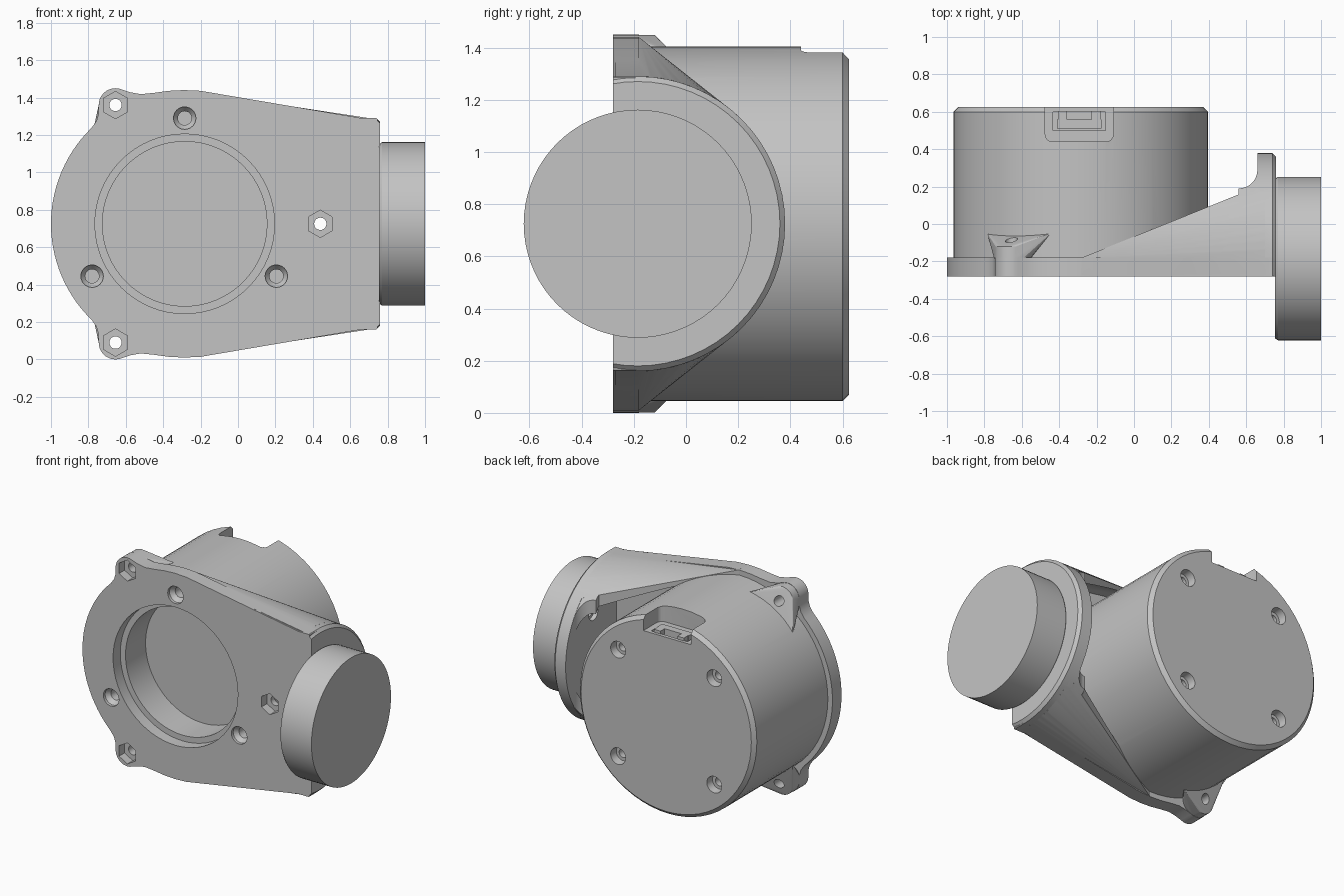
import bpy, bmesh, math
from math import sin, cos, pi, radians, sqrt

if "Cube" in bpy.data.objects:
    bpy.data.objects.remove(bpy.data.objects["Cube"])

CX, CZ = -0.285, 0.725        # housing axis (along y)
PY = -0.185                   # output axis (along x), same height

grey = bpy.data.materials.new("light grey")
grey.diffuse_color = (0.55, 0.55, 0.55, 1)
grey.use_nodes = True
grey.node_tree.nodes["Principled BSDF"].inputs["Base Color"].default_value = grey.diffuse_color


def finish(name, bm):
    bmesh.ops.recalc_face_normals(bm, faces=bm.faces[:])
    me = bpy.data.meshes.new(name)
    bm.to_mesh(me)
    bm.free()
    me.materials.append(grey)
    ob = bpy.data.objects.new(name, me)
    bpy.context.collection.objects.link(ob)
    return ob


def lathe(name, prof, axis, a, b, n=32, start=0.0):
    """Solid of revolution; prof = (radius, position along axis), a/b = centre."""
    bm = bmesh.new()
    rings = []
    for r, t in prof:
        ring = []
        for i in range(n):
            w = start + 2 * pi * i / n
            u, v = a + r * cos(w), b + r * sin(w)
            co = {'X': (t, u, v), 'Y': (u, t, v), 'Z': (u, v, t)}[axis]
            ring.append(bm.verts.new(co))
        rings.append(ring)
    for p, q in zip(rings, rings[1:]):
        for i in range(n):
            j = (i + 1) % n
            bm.faces.new((p[i], p[j], q[j], q[i]))
    bm.faces.new(rings[0])
    bm.faces.new(rings[-1][::-1])
    return finish(name, bm)


def hull(name, pts):
    bm = bmesh.new()
    vs = [bm.verts.new(p) for p in pts]
    res = bmesh.ops.convex_hull(bm, input=vs)
    junk = [v for v in res["geom_interior"] + res["geom_unused"]
            if isinstance(v, bmesh.types.BMVert)]
    bmesh.ops.delete(bm, geom=list(set(junk)), context='VERTS')
    bmesh.ops.dissolve_limit(bm, angle_limit=radians(0.5), verts=bm.verts[:], edges=bm.edges[:])
    return finish(name, bm)


def box(name, x0, x1, y0, y1, z0, z1):
    return hull(name, [(x, y, z) for x in (x0, x1) for y in (y0, y1) for z in (z0, z1)])


def combine(ob, other, op='DIFFERENCE'):
    m = ob.modifiers.new("bool", 'BOOLEAN')
    m.operation, m.object, m.solver = op, other, 'EXACT'
    bpy.context.view_layer.objects.active = ob
    bpy.ops.object.modifier_apply(modifier=m.name)
    bpy.data.objects.remove(other, do_unlink=True)


def arc(r, w0, w1, n):
    return [(r * cos(w0 + (w1 - w0) * i / n), r * sin(w0 + (w1 - w0) * i / n)) for i in range(n + 1)]


# Tapered bracket walls: hull from the flange edge to the end plate
half = arc(0.565, radians(-90), radians(90), 40)
outer = [(-0.28, y, CZ + s * 0.715) for y in (-0.27, -0.18) for s in (-1, 1)]
outer += [(0.70, PY + u, CZ + v) for u, v in half if u <= 0.405]
outer += [(0.70, -0.27, CZ + s * 0.565) for s in (-1, 1)]
bracket = hull("bracket_housing", outer)

# Rounded blend between walls and end plate
blend = lathe("blend", [(0.563, 0.56), (0.563, 0.68)], 'X', PY, CZ, 64)
combine(blend, box("cut", 0.5, 0.8, 0.29, 0.8, 0, 1.5))
combine(blend, box("cut", 0.5, 0.8, -0.9, -0.27, 0, 1.5))
combine(blend, lathe("cut", [(0.1, 0), (0.1, 1.5)], 'Z', 0.56, 0.29, 32))
combine(bracket, blend, 'UNION')

# Open cavity between the walls
inner = [(-0.28, y, CZ + s * 0.65) for y in (-0.18, -0.10) for s in (-1, 1)]
inner += [(0.66, max(PY + u, -0.18), CZ + v) for u, v in arc(0.50, radians(-90), radians(90), 40)]
combine(bracket, hull("cut", inner))

# Round end plate with chamfered rim, flat on the front
plate = lathe("plate", [(0.565, 0.66), (0.565, 0.74), (0.545, 0.76)], 'X', PY, CZ, 64)
combine(plate, box("cut", 0.5, 0.9, -0.9, -0.28, 0, 1.5))
combine(bracket, plate, 'UNION')
for s in (-1, 1):
    combine(bracket, lathe("cut", [(0.05, 0.65), (0.05, 0.69), (0.03, 0.69), (0.03, 0.73)],
                           'X', 0.075, CZ + s * 0.26, 20))

# Front flange: arc, ears and taper, mirrored about the housing axis
top = [(CX + u, CZ + v) for u, v in arc(0.715, pi, radians(134), 14)]
top += [(-0.757, 1.275), (-0.747, 1.31)]
top += [(-0.655 + u, 1.36 + v) for u, v in arc(0.09, radians(185), radians(65), 10)]
top += [(-0.575, 1.428), (-0.52, 1.418), (-0.45, 1.425), (-0.37, 1.436), (-0.29, 1.44), (-0.2, 1.436),
        (0.66, 1.29), (0.74, 1.29), (0.745, 1.285)]
outline = top + [(x, 2 * CZ - z) for x, z in reversed(top[1:])]
bm = bmesh.new()
face = bm.faces.new([bm.verts.new((x, -0.28, z)) for x, z in outline])
ext = bmesh.ops.extrude_face_region(bm, geom=[face])
bmesh.ops.translate(bm, vec=(0, 0.1, 0),
                    verts=[v for v in ext["geom"] if isinstance(v, bmesh.types.BMVert)])
combine(bracket, finish("flange", bm), 'UNION')

# Main cylindrical body with chamfered back edge
body = lathe("body", [(0.68, -0.25), (0.68, 0.60), (0.655, 0.625)], 'Y', CX, CZ, 64)
combine(bracket, body, 'UNION')

# Ear bosses with sloping gussets running onto the body
for s in (-1, 1):
    pts = [(-0.655 + u, y, CZ + s * (0.635 + v)) for u, v in arc(0.088, 0, 2 * pi, 24)[:-1]
           for y in (-0.2, -0.12)]
    pts += [(-0.785, -0.05, CZ + s * 0.45), (-0.445, -0.05, CZ + s * 0.655),
            (-0.55, -0.05, CZ + s * 0.45), (-0.55, -0.2, CZ + s * 0.45)]
    combine(bracket, hull("gusset", pts), 'UNION')

# Stepped bearing bore in the front
combine(bracket, lathe("cut", [(0.48, -0.4), (0.48, -0.2), (0.44, -0.2), (0.44, 0.02)],
                       'Y', CX, CZ, 64))

# Countersunk front screws
for x, z in ((CX, 1.29), (-0.78, 0.445), (0.205, 0.445)):
    combine(bracket, lathe("cut", [(0.06, -0.3), (0.06, -0.26), (0.037, -0.23), (0.037, -0.12)],
                           'Y', x, z, 24))

# Hexagonal nut pockets with through holes
for x, z in ((-0.655, 1.36), (-0.655, 0.09), (0.44, CZ)):
    combine(bracket, lathe("cut", [(0.073, -0.3), (0.073, -0.22)], 'Y', x, z, 6, pi / 6))
    combine(bracket, lathe("cut", [(0.033, -0.3), (0.033, 0.0)], 'Y', x, z, 20))

# Back cover screws
for sx in (-1, 1):
    for sz in (-1, 1):
        combine(bracket, lathe("cut", [(0.06, 0.65), (0.052, 0.57), (0.03, 0.57), (0.03, 0.50)],
                               'Y', CX + sx * 0.37, CZ + sz * 0.37, 24))

# Rounded connector notch on top of the back edge, with a deeper slot
NX = -0.2925
pts = [(NX + s * (0.1825 - 0.04) + u, 0.48 + v, z) for s in (-1, 1)
       for u, v in arc(0.04, 0, 2 * pi, 16)[:-1] for z in (1.28, 1.5)]
pts += [(NX + s * 0.1825, 0.7, z) for s in (-1, 1) for z in (1.28, 1.5)]
combine(bracket, hull("cut", pts))
combine(bracket, box("cut", NX - 0.14, NX + 0.14, 0.50, 0.60, 1.2, 1.4))

# Connector sitting in the slot
box("connector", NX - 0.12, NX + 0.12, 0.51, 0.56, 1.19, 1.30)
for s in (-1, 1):
    box("connector_tab", NX + s * 0.09 - 0.025, NX + s * 0.09 + 0.025, 0.555, 0.605, 1.19, 1.30)

# Output disc
lathe("output_disc", [(0.427, 0.755), (0.437, 0.77), (0.437, 1.0)], 'X', PY, CZ, 72)

for ob in bpy.data.objects:
    ob.select_set(True)
bpy.context.view_layer.objects.active = bracket
bpy.ops.object.shade_smooth_by_angle(angle=radians(20))
